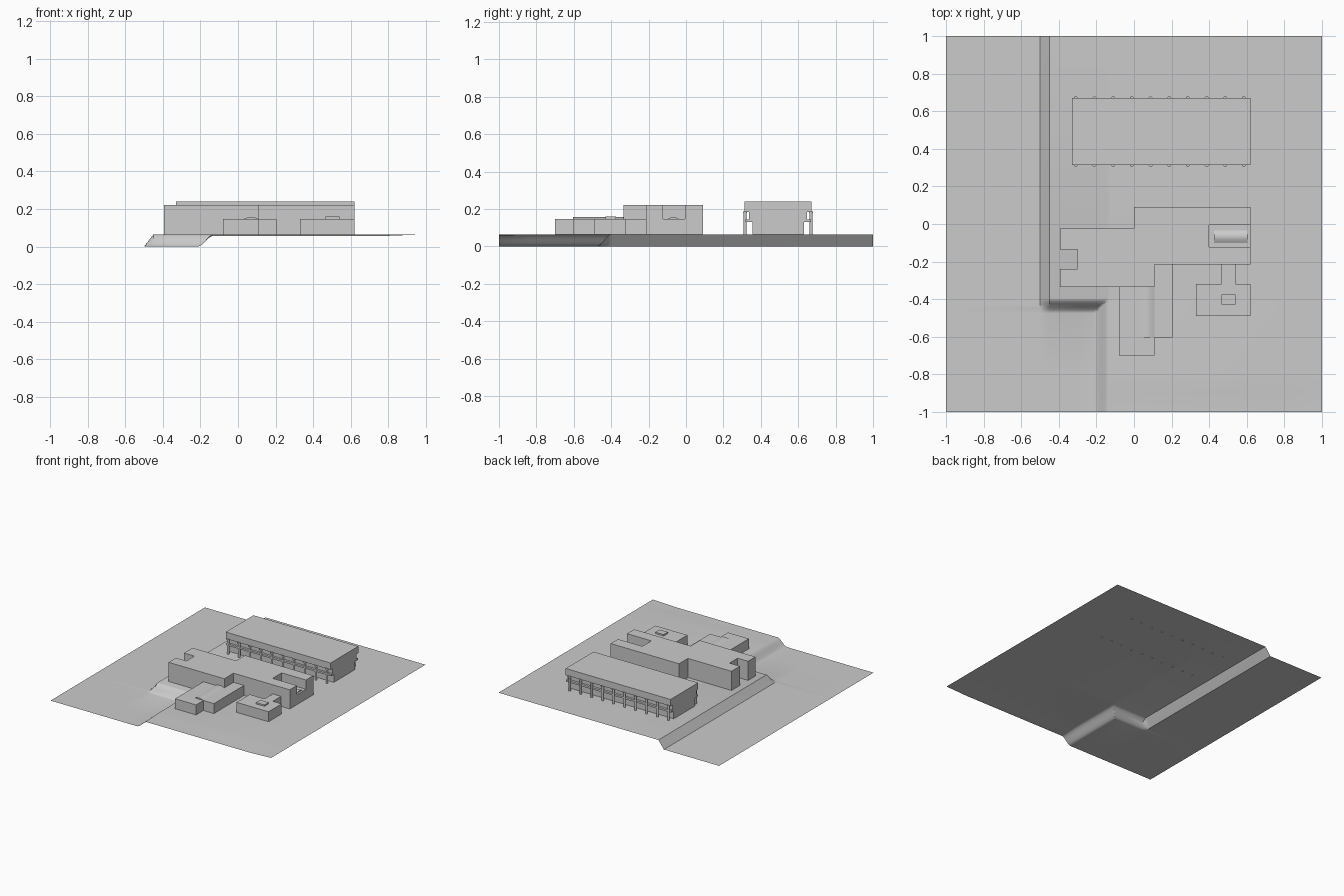
import bpy, bmesh, math

if "Cube" in bpy.data.objects:
    bpy.data.objects.remove(bpy.data.objects["Cube"])

G = 0.065  # plateau height

mat = bpy.data.materials.new("pale grey")
mat.diffuse_color = (0.6, 0.6, 0.6, 1)
mat.use_nodes = True
mat.node_tree.nodes["Principled BSDF"].inputs["Base Color"].default_value = mat.diffuse_color


def finish(bm, name, smooth=False):
    bmesh.ops.recalc_face_normals(bm, faces=bm.faces)
    me = bpy.data.meshes.new(name)
    bm.to_mesh(me)
    bm.free()
    me.materials.append(mat)
    ob = bpy.data.objects.new(name, me)
    bpy.context.collection.objects.link(ob)
    if smooth:
        bpy.ops.object.select_all(action='DESELECT')
        ob.select_set(True)
        bpy.context.view_layer.objects.active = ob
        bpy.ops.object.shade_smooth_by_angle(angle=math.radians(28))
    return ob


def block(name, outline, z0, z1, bottom=False):
    """Upright walls and flat roof over a plan outline."""
    bm = bmesh.new()
    base = bm.faces.new([bm.verts.new((x, y, z0)) for x, y in outline])
    res = bmesh.ops.extrude_face_region(bm, geom=[base], use_keep_orig=True)
    top = [v for v in res["geom"] if isinstance(v, bmesh.types.BMVert)]
    bmesh.ops.translate(bm, verts=top, vec=(0, 0, z1 - z0))
    bmesh.ops.recalc_face_normals(bm, faces=bm.faces)
    if not bottom:
        low = [f for f in bm.faces if all(abs(v.co.z - z0) < 1e-6 for v in f.verts)]
        bmesh.ops.delete(bm, geom=low, context='FACES_ONLY')
    return finish(bm, name)


def rect(x0, x1, y0, y1):
    return [(x0, y0), (x1, y0), (x1, y1), (x0, y1)]


def vault(name, along, a0, a1, c0, c1, z, rise, n=8):
    """Shallow arched roof light running along x or y."""
    bm = bmesh.new()
    rings = []
    for a in (a0, a1):
        ring = []
        for i in range(n + 1):
            t = i / n
            c, h = c0 + (c1 - c0) * t, z + rise * math.sin(math.pi * t)
            ring.append(bm.verts.new((a, c, h) if along == 'x' else (c, a, h)))
        rings.append(ring)
        bm.faces.new(ring)
    for i in range(n):
        bm.faces.new((rings[0][i], rings[0][i + 1], rings[1][i + 1], rings[1][i]))
    return finish(bm, name, True)


# Ground sheet: low land and raised plateau joined by banks
def ease(t):
    t = min(1, max(0, t))
    return t * t * (3 - 2 * t)


def height(x, y):
    west = min(1, max(0, (x + 0.5) / 0.05)) * ease((y + 0.475) / 0.08)
    south = ease((x + 0.215) / 0.085)
    dip = 0.008 * ease((-0.8 - y) / 0.2) * min(1, max(0, (1 - x) / 0.2))
    return max(west, south) * (G - dip)


xs = [-1, -.5, -.475, -.45, -.3] + [-.215 + .0085 * i for i in range(11)] + [.8, 1]
ys = [-1, -.95, -.9, -.85, -.8] + [-.475 + .008 * i for i in range(11)] + [1]
bm = bmesh.new()
grid = [[bm.verts.new((x, y, height(x, y))) for x in xs] for y in ys]
for j in range(len(ys) - 1):
    for i in range(len(xs) - 1):
        bm.faces.new((grid[j][i], grid[j][i + 1], grid[j + 1][i + 1], grid[j + 1][i]))
finish(bm, "ground", True)

# Long colonnaded hall
block("hall_ground_floor", rect(-.33, .62, .355, .63), G, .132)
block("hall_balcony", rect(-.33, .62, .318, .667), .13, .145, True)
block("hall_upper_floor", rect(-.33, .62, .336, .648), .14, .187)
block("hall_roof", rect(-.33, .62, .313, .672), .185, .24, True)


# Columns along both long sides, with a small cap on each
def cylinder(bm, x, y, r, z0, z1):
    ret = bmesh.ops.create_cone(bm, cap_ends=True, segments=12, radius1=r, radius2=r,
                                depth=z1 - z0)
    bmesh.ops.translate(bm, verts=ret["verts"], vec=(x, y, (z0 + z1) / 2))


for side, y in (("front", .316), ("back", .669)):
    bm = bmesh.new()
    for i in range(10):
        x = -.31 + i * .0995
        cylinder(bm, x, y, .008, G - .004, .18)
        cylinder(bm, x, y, .011, .178, .188)
    finish(bm, side + "_columns", True)

# Main two-storey building with a west niche and an east roof recess
block("main_building", [
    (0, .09), (.62, .09), (.62, -.005), (.40, -.005), (.40, -.122), (.62, -.122),
    (.62, -.215), (.11, -.215), (.11, -.335), (-.395, -.335), (-.395, -.24),
    (-.30, -.24), (-.30, -.135), (-.395, -.135), (-.395, -.025), (0, -.025)], G, .222)
block("recess_floor", rect(.40, .62, -.122, -.005), G, .146)
vault("recess_roof_light", 'x', .425, .605, -.10, -.035, .146, .011)

# Low front wing with arched roof light
block("front_wing", [
    (-.08, -.335), (-.08, -.70), (.11, -.70), (.11, -.605), (.205, -.605),
    (.205, -.215), (.11, -.215), (.11, -.335)], G, .147)
vault("wing_roof_light", 'y', -.605, -.335, .03, .11, .147, .01)

# Small pavilion, its link and its roof box
block("pavilion", [
    (.33, -.49), (.62, -.49), (.62, -.32), (.54, -.32), (.54, -.215),
    (.465, -.215), (.465, -.32), (.33, -.32)], G, .147)
block("pavilion_roof_box", rect(.465, .54, -.43, -.375), .147, .159)
